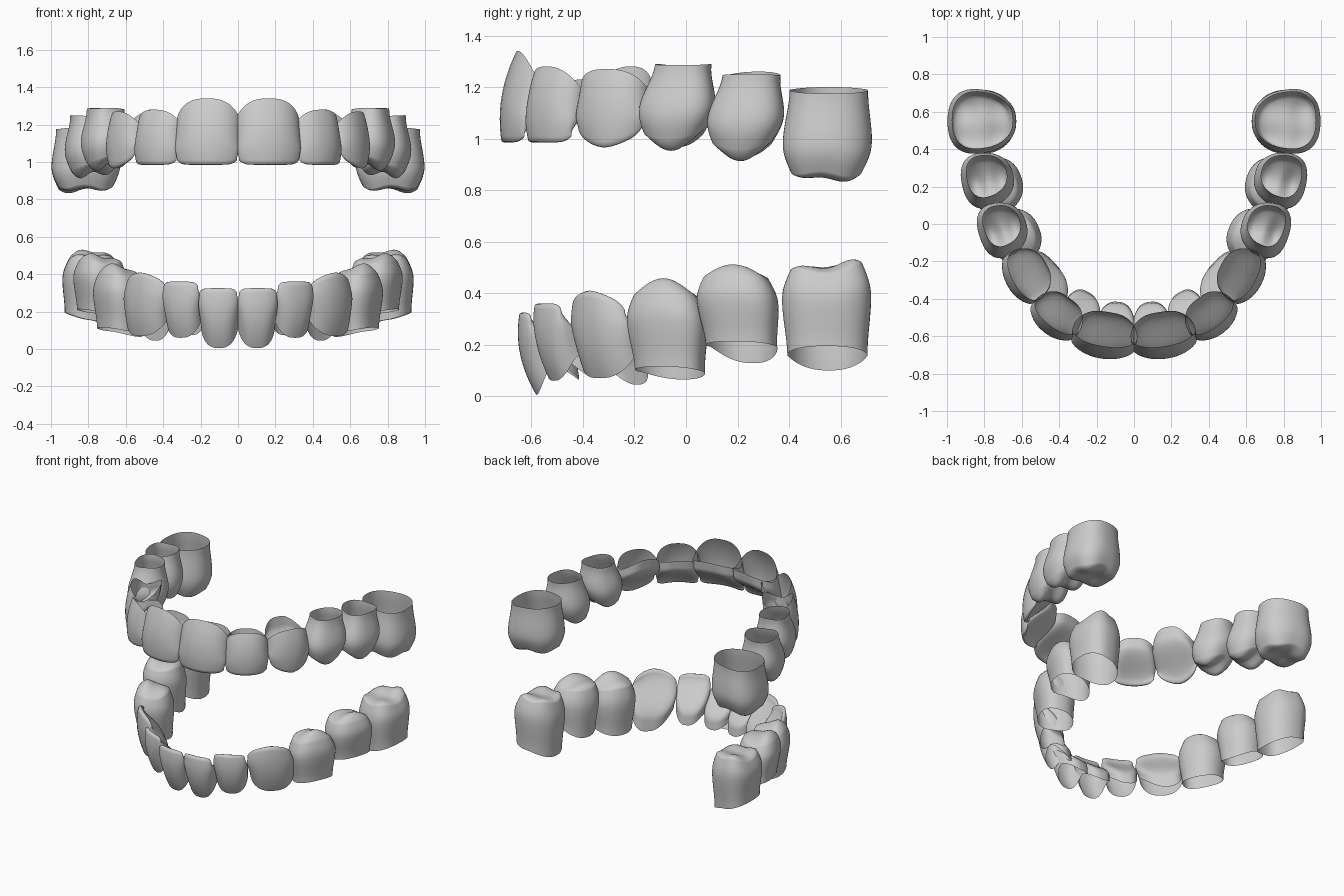
import bpy, bmesh, math

if "Cube" in bpy.data.objects:
    bpy.data.objects.remove(bpy.data.objects["Cube"])

N = 48  # points around each crown


def spow(x, e):
    return math.copysign(abs(x) ** e, x)


def lerp_keys(keys, t):
    # smooth interpolation through (t, value) keys
    for (t0, a), (t1, b) in zip(keys, keys[1:]):
        if t <= t1:
            k = (t - t0) / (t1 - t0)
            return a + (b - a) * k * k * (3 - 2 * k)
    return keys[-1][1]


def build(name, rings, frame):
    # skin rings of (u along arch, v outward, h from biting edge); the first ring is
    # collapsed to a line or point and merged, the gum end stays open
    x, y, tip, phi, up = frame
    p = math.radians(phi)
    bm = bmesh.new()
    prev = None
    for ring in rings:
        vs = [bm.verts.new((x + u * math.cos(p) + v * math.sin(p),
                            y + u * math.sin(p) - v * math.cos(p),
                            tip + up * h)) for u, v, h in ring]
        if prev:
            for i in range(N):
                j = (i + 1) % N
                bm.faces.new((prev[i], vs[i], vs[j], prev[j]))
        prev = vs
    bmesh.ops.remove_doubles(bm, verts=bm.verts, dist=1e-5)
    bmesh.ops.recalc_face_normals(bm, faces=bm.faces)
    me = bpy.data.meshes.new(name)
    bm.to_mesh(me)
    bm.free()
    for f in me.polygons:
        f.use_smooth = True
    ob = bpy.data.objects.new(name, me)
    bpy.context.collection.objects.link(ob)
    m = ob.modifiers.new("other_side", 'MIRROR')
    m.use_mirror_merge = False


def margin(s, h_out, h_in, h_prox):
    # scalloped gum line
    return h_prox + ((h_out if s > 0 else h_in) - h_prox) * abs(s) ** 1.2


def front_tooth(name, frame, w, hs, gum_out, gum_in, neck, point=0.0, bow=0.05, skew=0.0):
    rings = []
    for t, k in [(0, 0), (0, 1)] + [(i / 16, 1) for i in range(1, 17)]:
        width = w * lerp_keys([(0, .93), (.35, 1), (1, neck)], t)
        vo = .010 + (gum_out - .010) * t ** 2 + .055 * t * (1 - t)
        vi = -.012 - (gum_in - .012) * lerp_keys([(0, 0), (.8, .97), (1, 1)], t) ** .9
        mid = vi + (vo - vi) * (.5 + .18 * t)
        ring = []
        for i in range(N):
            a = 2 * math.pi * i / N
            sa = math.sin(a)
            c = spow(math.cos(a), .75)
            s = spow(sa, .6 if sa > 0 else .85)
            v = mid + ((vo - mid) if s > 0 else (mid - vi)) * s * k - bow * c * c * (1 - .6 * t)
            edge = point * abs(c) ** 1.6 + .025 * abs(c) ** 8
            h = edge * (1 - t) + t * margin(sa, *hs) + .004 * (1 - t) * k
            back = t * max(-sa, 0)                    # tongue side is narrower
            ring.append((width * c * (1 - .25 * back) + skew * (.35 * t + .65 * back), v, h))
        rings.append(ring)
    build(name, rings, frame)


def back_tooth(name, frame, w, d, hs, neck, cusps, depth, shift=(0, 0), sig=(.75, .5)):
    # cusps: (u, v, strength) in unit crown coordinates
    def occlusal(u, v):
        g = sum(q * math.exp(-((u - a) / sig[0]) ** 2 - ((v - b) / sig[1]) ** 2)
                for a, b, q in cusps)
        return depth * (1 - g)

    def corner(i):
        a = 2 * math.pi * i / N
        c, s = spow(math.cos(a), .85), spow(math.sin(a), .85)
        return math.sin(a), c * (1 + .14 * s), s   # narrower toward the tongue
    rings = []
    cap = .80
    for k in [i / 9 for i in range(10)]:
        ring = []
        for i in range(N):
            _, c, s = corner(i)
            u, v = k * cap * c, k * cap * s
            ring.append((w * u, d * v, occlusal(u, v) + .012 * k ** 4))
        rings.append(ring)
    for t in [(i / 16) ** 1.4 for i in range(1, 17)]:
        ring = []
        r = cap + (1 - cap) * math.sin(min(t / .35, 1) * math.pi / 2)
        if t > .35:
            r = lerp_keys([(.35, 1), (1, neck)], t)
        for i in range(N):
            sa, c, s = corner(i)
            h0 = occlusal(cap * c, cap * s) + .012
            h = h0 + (margin(sa, *hs) - h0) * t
            ring.append((w * r * c + shift[0] * t, d * r * s + shift[1] * t, h))
        rings.append(ring)
    build(name, rings, frame)


# upper arch: frame = (x, y, tip z, facing angle, growth direction)
front_tooth("upper_central_incisor", (.174, -.703, .985, 9, 1), .175, (.355, .26, .22),
            -.05, .235, 1.0)
front_tooth("upper_lateral_incisor", (.467, -.567, .985, 37, 1), .146, (.295, .245, .21),
            -.03, .21, .97)
front_tooth("upper_canine", (.662, -.318, .965, 62, 1), .152, (.305, .315, .23),
            -.02, .22, .94, point=.055)
two = [(0, .5, .98), (0, -.55, .8)]
back_tooth("upper_first_premolar", (.70, -.04, .95, 72, 1), .145, .13, (.335, .33, .34),
           .74, two, .09, (.035, -.005))
back_tooth("upper_second_premolar", (.78, .225, .91, 78, 1), .145, .14, (.34, .35, .335),
           .76, two, .09, (.035, 0))
four = [(-.6, .55, .75), (.45, .55, 1.0), (-.55, -.55, .8), (.5, -.55, .7)]
back_tooth("upper_molar", (.815, .545, .83, 90, 1), .170, .184, (.345, .37, .36),
           .88, four, .055, (.01, -.005), (.55, .5))

# lower arch
front_tooth("lower_central_incisor", (.108, -.635, .325, 6, -1), .109, (.32, .26, .2),
            -.055, .22, .92, bow=.02)
front_tooth("lower_lateral_incisor", (.315, -.553, .36, 28, -1), .112, (.30, .285, .2),
            -.04, .20, .92, bow=.02, skew=.03)
front_tooth("lower_canine", (.525, -.375, .41, 44, -1), .156, (.34, .365, .25),
            -.03, .19, .92, point=.05, skew=.07)
back_tooth("lower_first_premolar", (.632, -.07, .455, 66, -1), .155, .13, (.34, .39, .36),
           .87, [(0, .4, 1), (0, -.6, .55)], .09, (.012, -.01), (.85, .6))
back_tooth("lower_second_premolar", (.735, .2, .513, 72, -1), .155, .138, (.30, .385, .32),
           .88, [(0, .45, .97), (-.5, -.55, .4), (.4, -.55, .4)], .08, (.02, -.01), (.95, .55))
back_tooth("lower_molar", (.785, .545, .535, 88, -1), .170, .152, (.34, .435, .38),
           .90, [(-.6, .5, .6), (.7, .35, 1), (-.6, -.55, .6), (.55, -.55, .75)],
           .06, (.005, .005), (.55, .5))
